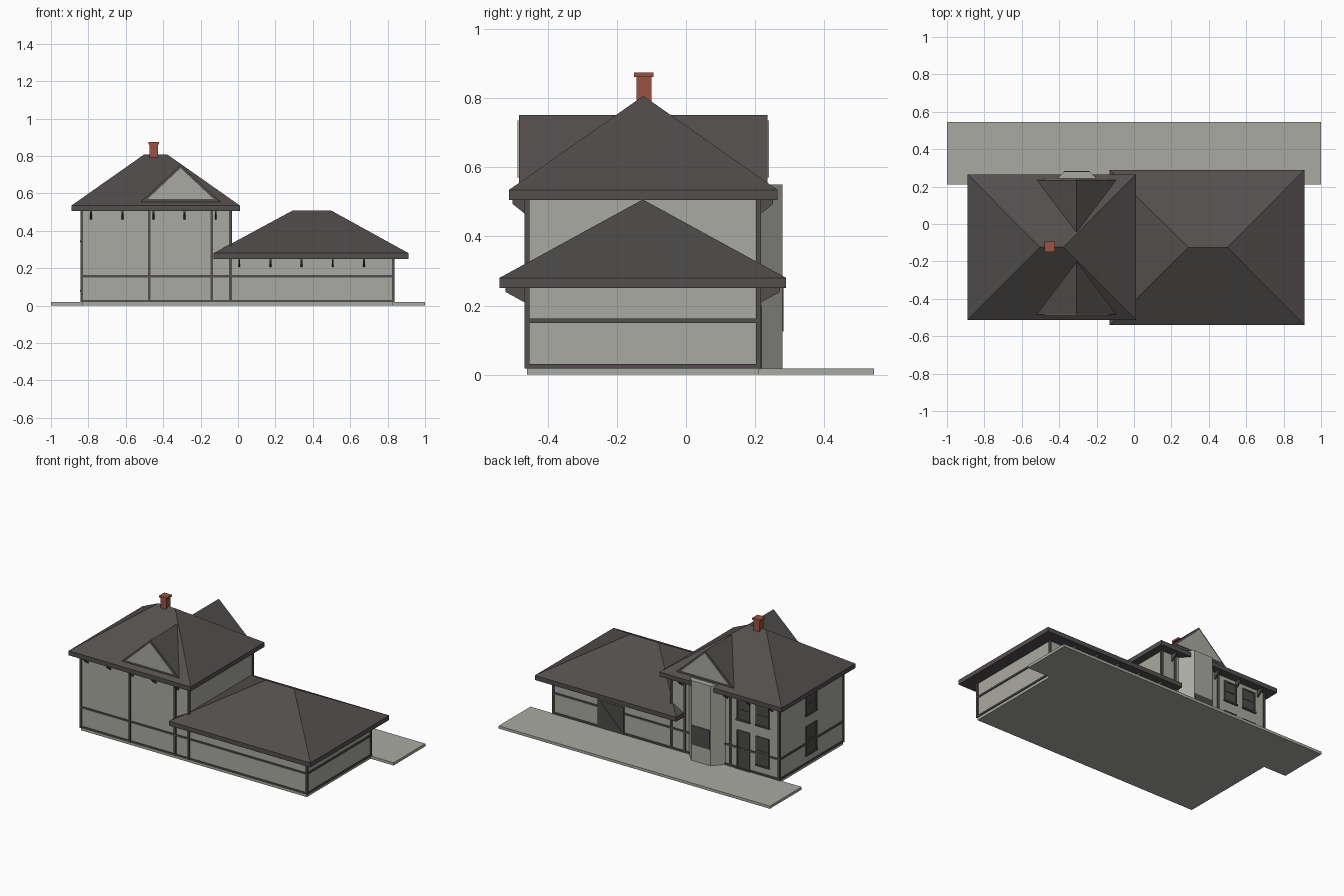
import bpy
import math

cube = bpy.data.objects.get("Cube")
if cube:
    bpy.data.objects.remove(cube, do_unlink=True)


def material(name, r, g, b):
    m = bpy.data.materials.new(name)
    m.use_nodes = True
    m.diffuse_color = (r, g, b, 1)
    m.node_tree.nodes["Principled BSDF"].inputs["Base Color"].default_value = (r, g, b, 1)
    return m


WALL = material("pale grey wall", 0.40, 0.40, 0.36)
DARK = material("dark brown roof and trim", 0.085, 0.077, 0.075)
GLASS = material("dark glass", 0.07, 0.07, 0.069)
BRICK = material("red brick", 0.32, 0.085, 0.05)


def mesh(name, verts, faces, mat):
    me = bpy.data.meshes.new(name)
    me.from_pydata(verts, [], faces)
    me.materials.append(mat)
    ob = bpy.data.objects.new(name, me)
    bpy.context.collection.objects.link(ob)
    return ob


def prism(name, lower, upper, mat):
    """Solid between two matching outlines."""
    n = len(lower)
    sides = [(i, (i + 1) % n, n + (i + 1) % n, n + i) for i in range(n)]
    return mesh(name, lower + upper,
                [tuple(reversed(range(n))), tuple(range(n, 2 * n))] + sides, mat)


def box(name, x0, x1, y0, y1, z0, z1, mat):
    ring = [(x0, y0), (x1, y0), (x1, y1), (x0, y1)]
    return prism(name, [(x, y, z0) for x, y in ring], [(x, y, z1) for x, y in ring], mat)


def hip_roof(name, x0, x1, y0, y1, z0, z1, top, r0, r1):
    """Fascia slab with a hipped roof and short ridge on it."""
    ym = (y0 + y1) / 2
    ring = [(x0, y0), (x1, y0), (x1, y1), (x0, y1)]
    verts = [(x, y, z) for z in (z0, z1) for x, y in ring] + [(r0, ym, top), (r1, ym, top)]
    faces = [(3, 2, 1, 0)] + [(i, (i + 1) % 4, 4 + (i + 1) % 4, 4 + i) for i in range(4)]
    faces += [(4, 5, 9, 8), (5, 6, 9), (6, 7, 8, 9), (7, 4, 8)]
    return mesh(name, verts, faces, DARK)


LEFT, MID, RIGHT = -0.835, -0.04, 0.83
FRONT, BACK = -0.46, 0.21
T = 0.006   # how far trim stands out

# Ground slab, platform and wall blocks
box("foundation", LEFT, RIGHT, FRONT, BACK, 0, 0.02, WALL)
box("platform", -1, 1, BACK, 0.545, 0, 0.018, WALL)
box("tall_block", LEFT, MID, FRONT, BACK, 0.02, 0.51, WALL)
box("low_block", MID, RIGHT, FRONT, BACK, 0.02, 0.255, WALL)

# Roofs
hip_roof("tall_roof", -0.89, 0.01, -0.512, 0.265, 0.505, 0.535, 0.807, -0.503, -0.377)
hip_roof("low_roof", -0.13, 0.912, -0.54, 0.29, 0.25, 0.28, 0.507, 0.29, 0.50)

# Gabled dormer running through the tall roof, with pale gable plates
GX = -0.307


def gable(name, half, z0, z1, y0, y1, mat):
    outline = [(GX - half, z0), (GX + half, z0), (GX, z1)]
    prism(name, [(x, y0, z) for x, z in outline], [(x, y1, z) for x, z in outline], mat)


gable("dormer_roof", 0.218, 0.55, 0.752, -0.484, 0.236, DARK)
gable("front_gable_panel", 0.175, 0.571, 0.735, -0.488, -0.482, WALL)
gable("back_gable_panel", 0.175, 0.571, 0.735, 0.234, 0.24, WALL)

# Chimney
box("chimney", -0.472, -0.428, -0.144, -0.1, 0.74, 0.862, BRICK)
box("chimney_cap", -0.478, -0.422, -0.15, -0.094, 0.862, 0.874, BRICK)

# Horizontal trim bands around the whole building, as four thin strips each
for label, z0, z1 in (("base", 0.018, 0.03), ("waist", 0.15, 0.162)):
    box(label + "_band_front", LEFT, RIGHT, FRONT - T, FRONT, z0, z1, DARK)
    box(label + "_band_back", LEFT, RIGHT, BACK, BACK + T, z0, z1, DARK)
    box(label + "_band_left", RIGHT, RIGHT + T, FRONT, BACK, z0, z1, DARK)
    box(label + "_band_right", LEFT - T, LEFT, FRONT, BACK, z0, z1, DARK)

# Vertical posts
for side, y in (("front", FRONT), ("back", BACK)):
    for i, (x, top) in enumerate(((LEFT, 0.505), (-0.475, 0.505), (-0.14, 0.505),
                                  (MID, 0.505), (RIGHT, 0.25))):
        box(f"{side}_post_{i}", x - 0.007, x + 0.007, y - 0.007, y + 0.007, 0.018, top, DARK)

# Eave brackets, front and back
for label, start, top, reach, drop in (("tall", -0.785, 0.506, 0.042, 0.046),
                                       ("low", 0.007, 0.251, 0.062, 0.046)):
    for side, wall, d in (("front", FRONT, -1), ("back", BACK, 1)):
        for i in range(5):
            x = start + i * 0.1665
            profile = [(wall, top), (wall + d * reach, top),
                       (wall + d * reach, top - 0.012), (wall, top - drop)]
            prism(f"{label}_bracket_{side}_{i}", [(x - 0.005, y, z) for y, z in profile],
                  [(x + 0.005, y, z) for y, z in profile], DARK)

# Bay on the platform side, with its window
bay = [(-0.44, BACK), (-0.17, BACK), (-0.235, 0.28), (-0.375, 0.28)]
prism("bay", [(x, y, 0.018) for x, y in bay], [(x, y, 0.55) for x, y in bay], WALL)
box("bay_window", -0.373, -0.237, 0.278, 0.283, 0.125, 0.255, GLASS)


def opening(name, a0, a1, z0, z1, side=False):
    """Glass plate, frame, crossbar and sill on the back wall or the right wall."""
    def part(label, p0, p1, q0, q1, depth, mat):
        if side:
            box(label, LEFT - depth, LEFT, p0, p1, q0, q1, mat)
        else:
            box(label, p0, p1, BACK, BACK + depth, q0, q1, mat)
    f = 0.009
    mid = (z0 + z1) / 2
    part(name + "_glass", a0, a1, z0, z1, 0.004, GLASS)
    for label, p0, p1, q0, q1 in (("jamb_a", a0, a0 + f, z0, z1), ("jamb_b", a1 - f, a1, z0, z1),
                                  ("head", a0, a1, z1 - f, z1), ("bar", a0, a1, mid - 0.004, mid + 0.004)):
        part(f"{name}_{label}", p0, p1, q0, q1, 0.007, DARK)
    part(name + "_sill", a0 - 0.004, a1 + 0.004, z0 - 0.006, z0 + 0.004, 0.011, DARK)


# Windows and doors
for i, x in enumerate((-0.762, -0.62)):
    opening(f"upper_window_{i}", x, x + 0.096, 0.345, 0.48)
opening("lower_window", -0.762, -0.666, 0.08, 0.27)
opening("station_door", -0.62, -0.524, 0.022, 0.275)
opening("side_upper_window", -0.18, -0.065, 0.345, 0.475, True)
opening("side_lower_window", -0.18, -0.065, 0.08, 0.27, True)

# Sliding freight door with a diagonal brace
box("freight_door", 0.305, 0.5, BACK, BACK + 0.007, 0.02, 0.2, GLASS)
brace = [(0.305, 0.02), (0.318, 0.02), (0.5, 0.2), (0.487, 0.2)]
prism("freight_door_brace", [(x, BACK + 0.01, z) for x, z in brace],
      [(x, BACK, z) for x, z in brace], DARK)
for i, (x0, x1, z0, z1) in enumerate(((0.305, 0.317, 0.02, 0.2), (0.488, 0.5, 0.02, 0.2),
                                      (0.305, 0.5, 0.188, 0.2))):
    box(f"freight_door_rail_{i}", x0, x1, BACK, BACK + 0.01, z0, z1, DARK)

# Make every solid's faces point outwards
import bmesh
for ob in bpy.context.collection.objects:
    if ob.type == "MESH" and ob.data.materials and ob.data.materials[0] in (WALL, DARK, GLASS, BRICK):
        bm = bmesh.new()
        bm.from_mesh(ob.data)
        bmesh.ops.recalc_face_normals(bm, faces=bm.faces)
        bm.to_mesh(ob.data)
        bm.free()
